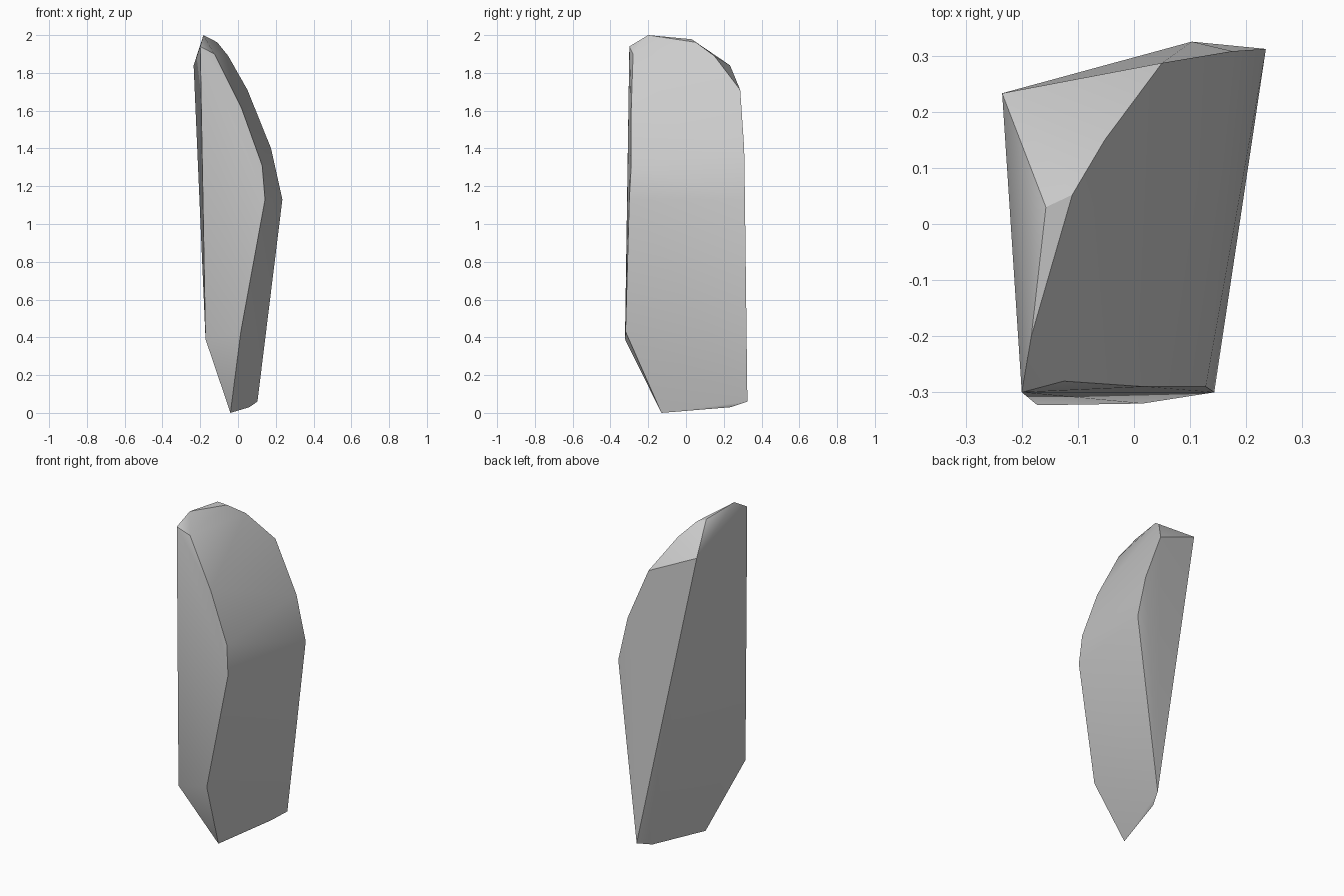
import bpy, bmesh, math

cube = bpy.data.objects.get("Cube")
if cube:
    bpy.data.objects.remove(cube)

# Stone colour
stone = bpy.data.materials.new("grey_stone")
stone.use_nodes = True
grey = (0.6, 0.6, 0.6, 1)
stone.diffuse_color = grey
stone.node_tree.nodes["Principled BSDF"].inputs["Base Color"].default_value = grey

# Corners of the shard: front outline, rear outline, crown and foot
front = [(-.20, -.30, 1.94), (-.125, -.28, 1.90), (.02, -.29, 1.61), (.128, -.29, 1.31),
         (.143, -.30, 1.13), (.015, -.32, .43), (-.172, -.323, .39)]
rear = [(-.235, .233, 1.84), (.05, .287, 1.71), (.175, .308, 1.40), (.235, .312, 1.13)]
crown = [(-.183, -.20, 2.0), (-.157, .03, 1.978), (-.11, .052, 1.962), (-.052, .15, 1.89)]
foot = [(-.04, -.13, 0), (.06, .235, .03), (.103, .325, .06)]

# Chipped stone body
bm = bmesh.new()
for p in front + rear + crown + foot:
    bm.verts.new(p)
bmesh.ops.convex_hull(bm, input=bm.verts[:])
bmesh.ops.dissolve_limit(bm, angle_limit=math.radians(1.5), verts=bm.verts[:], edges=bm.edges[:])
bmesh.ops.recalc_face_normals(bm, faces=bm.faces[:])
mesh = bpy.data.meshes.new("stone_shard")
bm.to_mesh(mesh)
bm.free()
mesh.materials.append(stone)
shard = bpy.data.objects.new("stone_shard", mesh)
bpy.context.collection.objects.link(shard)

# Soft facets, sharp edges
bpy.context.view_layer.objects.active = shard
shard.select_set(True)
bpy.ops.object.shade_smooth_by_angle(angle=math.radians(30))
